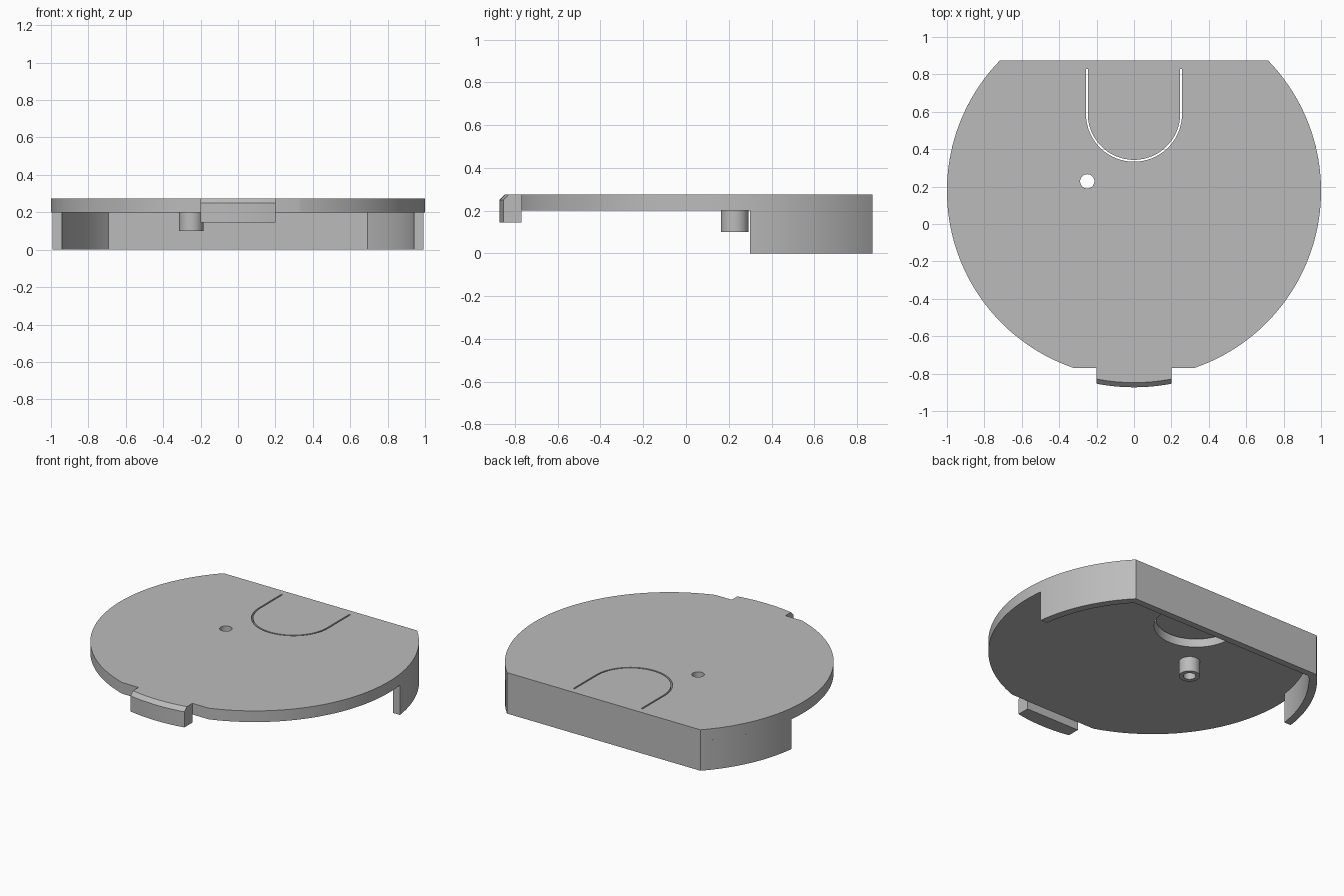
import bpy
import bmesh
from math import sin, cos, asin, acos, pi, sqrt
from mathutils import Vector

if "Cube" in bpy.data.objects:
    bpy.data.objects.remove(bpy.data.objects["Cube"], do_unlink=True)

CY = 0.177                    # centre of the disc along y
BACK, FRONT = 0.873, -0.77    # flat cuts on the disc
TOP, UNDER = 0.275, 0.2       # plate faces
WALL = 0.05                   # rim thickness

grey = bpy.data.materials.new("plain grey")
grey.use_nodes = True
grey.diffuse_color = (0.5, 0.5, 0.5, 1)
grey.node_tree.nodes["Principled BSDF"].inputs["Base Color"].default_value = (0.5, 0.5, 0.5, 1)


def arc(cx, cy, r, a0, a1, n):
    steps = [a0 + (a1 - a0) * i / n for i in range(n + 1)]
    return [(cx + r * cos(a), cy + r * sin(a)) for a in steps]


def circle(cx, cy, r, n=40):
    return arc(cx, cy, r, 0, 2 * pi, n)[:-1]


def finish(bm, name):
    bmesh.ops.recalc_face_normals(bm, faces=bm.faces)
    mesh = bpy.data.meshes.new(name)
    bm.to_mesh(mesh)
    bm.free()
    mesh.materials.append(grey)
    ob = bpy.data.objects.new(name, mesh)
    bpy.context.collection.objects.link(ob)
    bpy.ops.object.select_all(action='DESELECT')
    ob.select_set(True)
    bpy.context.view_layer.objects.active = ob
    bpy.ops.object.shade_smooth_by_angle(angle=0.5)
    return ob


def prism(name, loops, z0, z1):
    """Extrude an outline, with any further loops as holes."""
    bm = bmesh.new()
    edges = []
    for loop in loops:
        vs = [bm.verts.new((x, y, z0)) for x, y in loop]
        edges += [bm.edges.new((a, b)) for a, b in zip(vs, vs[1:] + vs[:1])]
    bmesh.ops.triangle_fill(bm, edges=edges, use_beauty=True, normal=(0, 0, 1))
    ext = bmesh.ops.extrude_face_region(bm, geom=bm.faces[:], use_keep_orig=True)
    top = [g for g in ext["geom"] if isinstance(g, bmesh.types.BMVert)]
    bmesh.ops.translate(bm, verts=top, vec=Vector((0, 0, z1 - z0)))
    return finish(bm, name)


def u_shape(r):
    """Tongue outline: straight sides with a round front end."""
    return [(r, BACK - WALL + 0.005)] + arc(0, 0.59, r, 0, -pi, 48) + [(-r, BACK - WALL + 0.005)]


# Round plate with flat back and front, tongue opening and screw hole
back_a = asin(BACK - CY)
front_a = asin(FRONT - CY)
right_side = arc(0, CY, 1, front_a, back_a, 100)
left_side = [(-x, y) for x, y in reversed(right_side)]
hole = circle(-0.25, 0.228, 0.038)
prism("plate", [right_side + left_side, u_shape(0.257), hole], UNDER, TOP)

# Thin springy tongue inside the opening
prism("tongue", [u_shape(0.247)], 0.25, TOP)

# Rim wall under the rear of the plate
RIM_FRONT = 0.3
inner_r = 1 - WALL
outer = arc(0, CY, 1, asin(RIM_FRONT - CY), back_a, 50)
inner = arc(0, CY, inner_r, asin((BACK - WALL + 0.005 - CY) / inner_r),
            asin((RIM_FRONT - CY) / inner_r), 50)
outer_left = [(-x, y) for x, y in reversed(outer)]
inner_left = [(-x, y) for x, y in reversed(inner)]
prism("rear_rim", [outer + outer_left + inner_left + inner], 0, UNDER)

# Hollow screw boss
prism("screw_boss", [circle(-0.25, 0.228, 0.065), hole], 0.1, UNDER)

# Front catch: a curved block with a chamfered top edge
bm = bmesh.new()
rows = []
for i in range(17):
    x = -0.2 + 0.4 * i / 16
    y = CY - sqrt(1.05 ** 2 - x * x)
    profile = [(FRONT, 0.145), (y, 0.145), (y, 0.25), (y + 0.025, TOP), (FRONT, TOP)]
    rows.append([bm.verts.new((x, py, pz)) for py, pz in profile])
for a, b in zip(rows, rows[1:]):
    for j in range(5):
        k = (j + 1) % 5
        bm.faces.new((a[j], a[k], b[k], b[j]))
bm.faces.new(rows[0])
bm.faces.new(rows[-1])
finish(bm, "front_catch")
